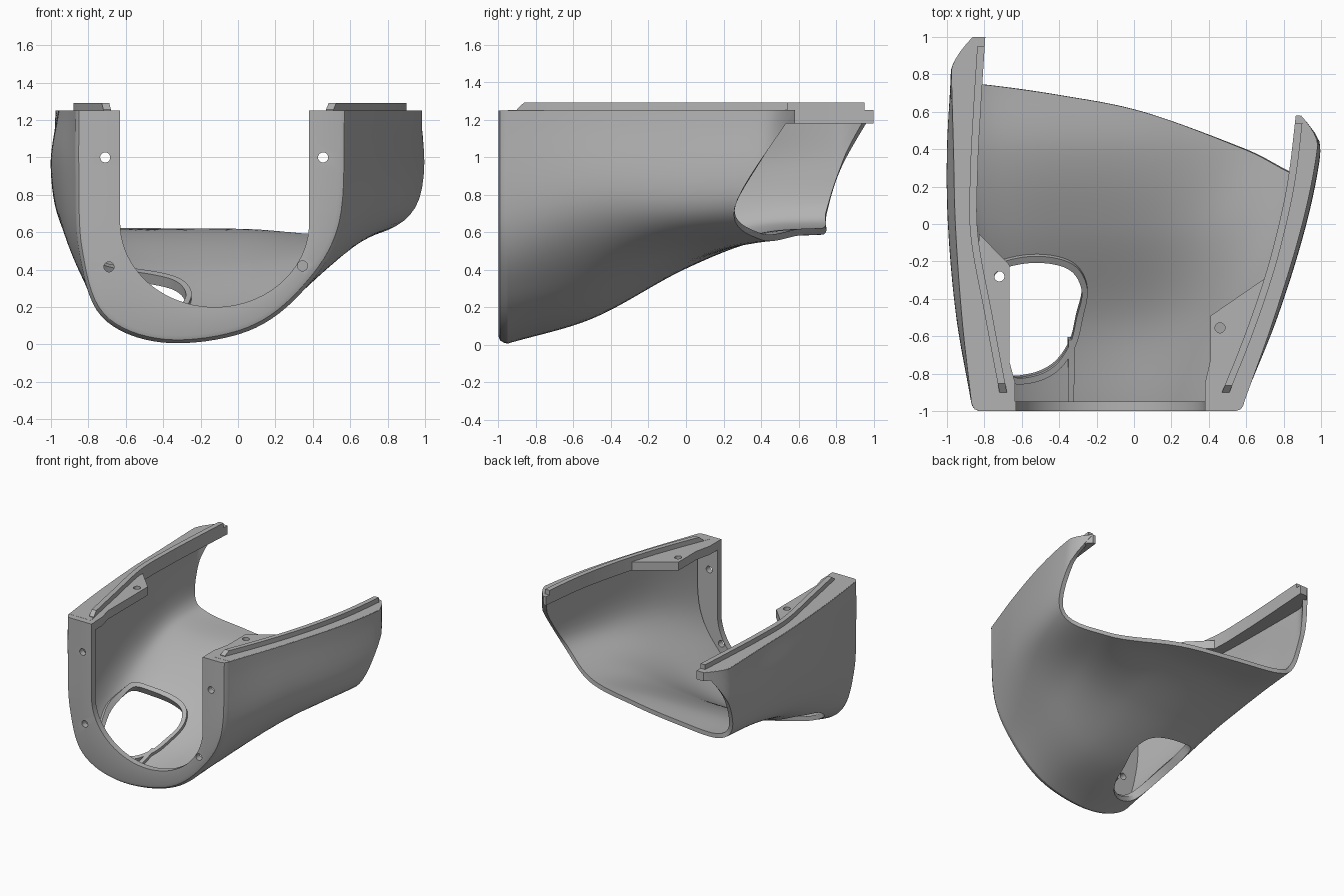
import bpy, bmesh, math
from mathutils import Vector as V

if "Cube" in bpy.data.objects:
    bpy.data.objects.remove(bpy.data.objects["Cube"])

grey = bpy.data.materials.new("warm_grey_plastic")
grey.use_nodes = True
grey.diffuse_color = (0.45, 0.45, 0.45, 1)
grey.node_tree.nodes["Principled BSDF"].inputs["Base Color"].default_value = grey.diffuse_color


def spline(knots, vals, t):
    """Smooth curve through vals at the given knots, straight beyond the ends."""
    n = len(knots)

    def slope(i):
        a, b = max(i - 1, 0), min(i + 1, n - 1)
        return (vals[b] - vals[a]) / (knots[b] - knots[a])
    if t >= knots[-1]:
        return vals[-1] + slope(n - 1) * (t - knots[-1])
    if t <= knots[0]:
        return vals[0] + slope(0) * (t - knots[0])
    i = max(k for k in range(n - 1) if knots[k] <= t)
    h = knots[i + 1] - knots[i]
    u = (t - knots[i]) / h
    return (vals[i] * (2 * u**3 - 3 * u**2 + 1) + slope(i) * (h * (u**3 - 2 * u**2 + u))
            + vals[i + 1] * (3 * u**2 - 2 * u**3) + slope(i + 1) * (h * (u**3 - u**2)))


# Cross-sections (x, z) from the -x rim, under the belly, to the +x rim
STATIONS = [-0.95, -0.5, 0, 0.4, 0.75]
SECTIONS = [[V(p) for p in row] for row in [
    [(-.87, 1.25), (-.87, .9), (-.85, .5), (-.73, .15), (-.4, .01), (.05, .07), (.36, .3), (.56, .65), (.59, 1.25)],
    [(-.92, 1.25), (-.95, .95), (-.9, .52), (-.74, .27), (-.4, .15), (.05, .17), (.42, .36), (.74, .72), (.75, 1.25)],
    [(-.955, 1.25), (-.995, .95), (-.93, .6), (-.75, .46), (-.4, .41), (.05, .42), (.5, .5), (.89, .72), (.9, 1.25)],
    [(-.965, 1.25), (-1, .95), (-.95, .67), (-.78, .575), (-.4, .56), (.05, .56), (.6, .56), (.97, .74), (.98, 1.25)],
    [(-.975, 1.25), (-.98, .95), (-.94, .7), (-.79, .6), (-.4, .59), (.05, .59), (.6, .57), (.98, .75), (1, 1.25)]]]
BACK_EDGE = [1.0, .83, .75, .745, .69, .6, .4, .26, .58]
SPAN = list(range(9))
STEPS = [i / 8 for i in range(65)]


def skin(s, y):
    """Point on the outer surface; the rear tips curl inward."""
    p = spline(STATIONS, [spline(SPAN, row, s) for row in SECTIONS], y)
    if s < 2 and y > .82:
        p.x += .12 * ((y - .82) / .18) ** 1.5
    if s > 6.5 and y > .42:
        p.x -= .1 * ((y - .42) / .16) ** 1.5
    return V((p.x, y, p.y))


def floor(x, y):
    """Point and inward normal of the skin at a plan position."""
    a, b = 1.0, 7.0
    for _ in range(30):
        m = (a + b) / 2
        a, b = (m, b) if skin(m, y).x < x else (a, m)
    p = skin(a, y)
    n = (skin(a + .02, y) - p).cross(skin(a, y + .02) - p).normalized()
    return p, n


def loft(name, rings, closed=True, loop=False):
    bm = bmesh.new()
    rows = [[bm.verts.new(p) for p in r] for r in rings]
    n = len(rows[0])
    for i in range(len(rows) if loop else len(rows) - 1):
        a, b = rows[i], rows[(i + 1) % len(rows)]
        for j in range(n if closed else n - 1):
            k = (j + 1) % n
            bm.faces.new((a[j], a[k], b[k], b[j]))
    if closed:
        if not loop:
            bm.faces.new(rows[0])
            bm.faces.new(rows[-1])
        bmesh.ops.recalc_face_normals(bm, faces=bm.faces)
    me = bpy.data.meshes.new(name)
    bm.to_mesh(me)
    bm.free()
    ob = bpy.data.objects.new(name, me)
    bpy.context.collection.objects.link(ob)
    me.materials.append(grey)
    return ob


def prism(name, outline, axis, lo, hi):
    """Extrude a plan (axis 'z') or front (axis 'y') outline."""
    put = (lambda p, h: (p[0], p[1], h)) if axis == "z" else (lambda p, h: (p[0], h, p[1]))
    return loft(name, [[put(p, h) for p in outline] for h in (lo, hi)])


def circle(x, y, r=.027):
    return [(x + r * math.cos(a * math.pi / 12), y + r * math.sin(a * math.pi / 12)) for a in range(24)]


def finish(ob, cutters=(), angle=32):
    for c in cutters:
        c.hide_render = True
        m = ob.modifiers.new("cut", "BOOLEAN")
        m.operation, m.solver, m.object = "DIFFERENCE", "EXACT", c
    bpy.context.view_layer.update()
    me = bpy.data.meshes.new_from_object(ob.evaluated_get(bpy.context.evaluated_depsgraph_get()))
    ob.modifiers.clear()
    ob.data = me
    for c in cutters:
        bpy.data.objects.remove(c)
    me.shade_smooth()
    me.set_sharp_from_angle(angle=math.radians(angle))


# Curved shell with the belly opening
rings = []
for s in STEPS:
    end = spline(SPAN, BACK_EDGE, s)
    rings.append([skin(s, -.95 + (end + .95) * k / 48) for k in range(49)])
shell = loft("shell", rings[::-1], closed=False)
if shell.data.polygons[len(shell.data.polygons) // 2].normal.z > 0:
    shell.data.flip_normals()
solid = shell.modifiers.new("wall", "SOLIDIFY")
solid.thickness, solid.offset = .035, -1

OPENING = [V(p) for p in [(-.8, -.4), (-.77, -.25), (-.62, -.19), (-.45, -.185), (-.33, -.23), (-.28, -.34),
                          (-.31, -.48), (-.345, -.62), (-.43, -.74), (-.56, -.8), (-.7, -.79), (-.79, -.6)]]
wrap = OPENING[-2:] + OPENING + OPENING[:3]
hole = [spline(list(range(len(wrap))), wrap, 2 + i / 5) for i in range(60)]
finish(shell, [prism("opening_cutter", hole, "z", -.2, .8)])

# Raised lip round the belly opening
centre = sum(hole, V((0, 0))) / len(hole)
rings = []
for h in hole:
    p, n = floor(h.x, h.y)
    o = h + (h - centre).normalized() * .035
    q, m = floor(o.x, o.y)
    rings.append([p, p + n * .06, q + m * .06, q + m * .01])
finish(loft("opening_lip", rings, loop=True))

# Rib on the floor between the opening and the front
rings = []
for i in range(9):
    y = -.96 + i * .045
    (p, n), (q, m) = floor(-.355, y), floor(-.32, y)
    rings.append([p + n * .01, p + n * .06, q + m * .06, q + m * .01])
finish(loft("floor_rib", rings))


# Front frame with a rounded outer edge and a U-shaped mouth
def mouth(s):
    if s < 2:
        return V((-.63, 0, 1.25 - .3 * s))
    if s > 7:
        return V((.38, 0, .65 + .6 * (s - 7)))
    a = math.pi * (1 + (s - 2) / 5)
    return V((-.125 + .505 * math.cos(a), 0, .65 + .45 * math.sin(a)))


rings = []
for s in STEPS:
    o, i = skin(s, -.95), mouth(s)
    o.y = 0
    d = (i - o).normalized()
    layers = [(0, -.95), (.006, -.972), (.02, -.991), (.045, -1)]
    ring = [o + d * k + V((0, y, 0)) for k, y in layers]
    rings.append(ring + [i + V((0, -1, 0)), i + V((0, -.95, 0)), o + d * .03 + V((0, -.95, 0))])
frame = loft("front_frame", rings)
SCREWS = [(-.71, 1), (.455, 1), (-.69, .415), (.345, .42)]
finish(frame, [prism("screw_cutter", circle(*p), "y", -1.1, -.9) for p in SCREWS])

# Thick rims, tongues and mounting tabs for both sides
SIDES = [
    ("right", 0, 1, 1.0, .95, [-.95, -.5, -.05, .3, .6, 1], [-.67, -.755, -.835, -.835, -.82, -.795],
     [(-.83, -.05), (-.665, -.22), (-.665, -.74), (-.635, -.85), (-.635, -.97), (-.83, -.97)], (-.72, -.28)),
    ("left", 8, -1, .58, .54, [-.95, -.6, -.28, 0, .25, .58], [.45, .59, .7, .775, .825, .865],
     [(.73, -.27), (.41, -.49), (.41, -.72), (.38, -.85), (.38, -.97), (.55, -.97)], (.46, -.555))]
for side, s, inward, end, tongue_end, ys, xs, tab, screw in SIDES:
    rim, tongue = [], []
    for k in range(41):
        y = -.95 + (end + .95) * k / 40
        a, b = skin(s, y).x + inward * .004, spline(ys, xs, y)
        rim.append([(a, y, 1.18), (b, y, 1.18), (b, y, 1.251), (a, y, 1.251)])
        y = -.9 + (tongue_end + .9) * k / 40
        b, top = spline(ys, xs, y), min(1.29, 1.256 + (y + .9))
        a = b - inward * .04
        tongue.append([(a, y, 1.24), (b, y, 1.24), (b, y, top), (a, y, top)])
    finish(loft(side + "_rim", rim))
    finish(loft(side + "_tongue", tongue))
    plate = prism(side + "_mounting_tab", tab, "z", 1.18, 1.25)
    finish(plate, [prism("tab_cutter", circle(*screw), "z", 1.1, 1.4)])
